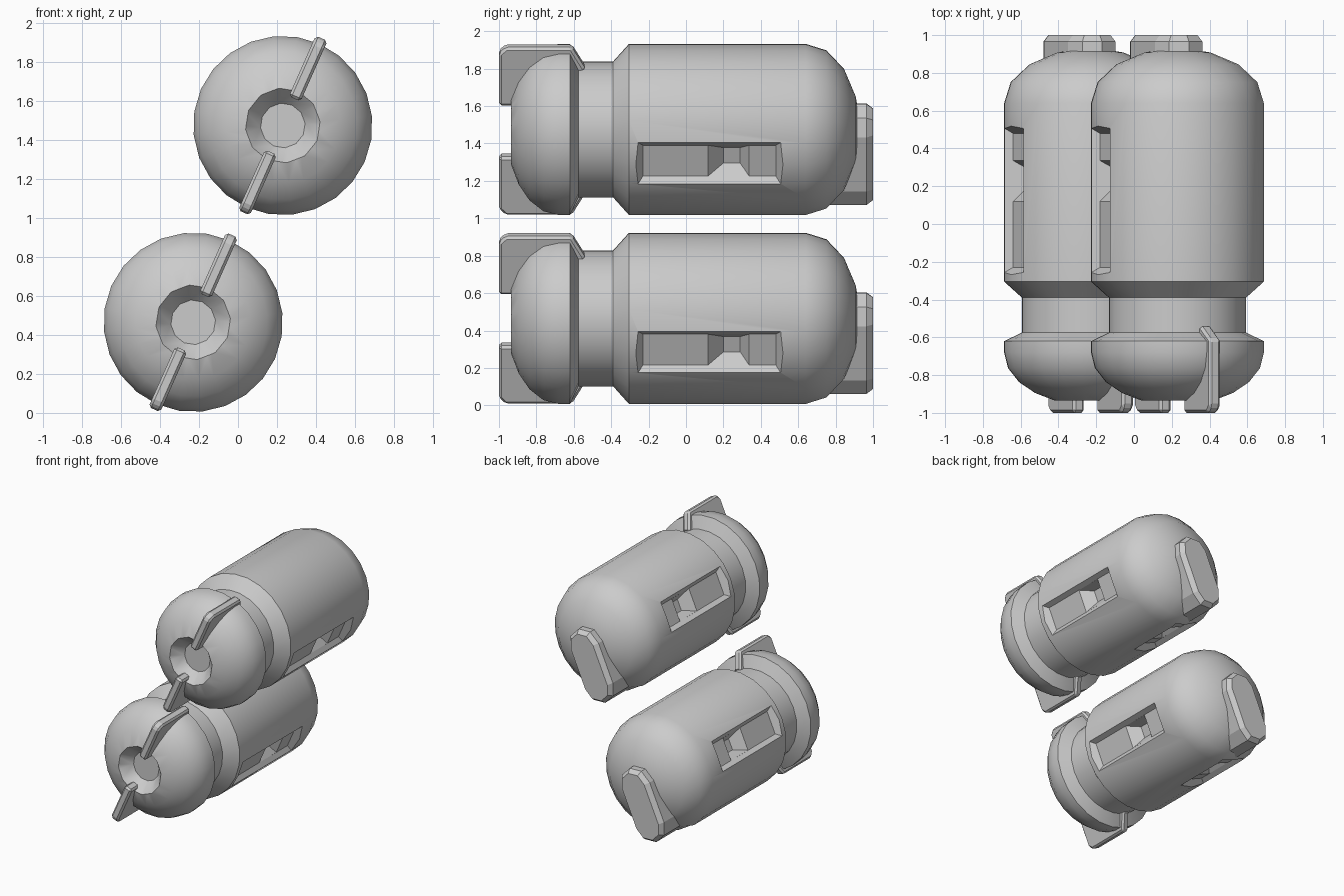
import bpy, bmesh
from math import sin, cos, pi, radians
from mathutils import Matrix

if "Cube" in bpy.data.objects:
    bpy.data.objects.remove(bpy.data.objects["Cube"])

TILT = Matrix.Rotation(radians(24), 4, 'Y')


def loft(name, rings):
    """Closed solid through a list of equal-length point rings."""
    bm = bmesh.new()
    loops = [[bm.verts.new(p) for p in ring] for ring in rings]
    n = len(loops[0])
    for a, b in zip(loops, loops[1:]):
        for i in range(n):
            j = (i + 1) % n
            bm.faces.new((a[i], a[j], b[j], b[i]))
    bm.faces.new(loops[0])
    bm.faces.new(loops[-1])
    bmesh.ops.recalc_face_normals(bm, faces=bm.faces)
    me = bpy.data.meshes.new(name)
    bm.to_mesh(me)
    bm.free()
    ob = bpy.data.objects.new(name, me)
    bpy.context.collection.objects.link(ob)
    return ob


def circle(y, r, n):
    return [(r * cos(2 * pi * i / n), y, r * sin(2 * pi * i / n)) for i in range(n)]


def activate(ob):
    bpy.ops.object.select_all(action='DESELECT')
    ob.select_set(True)
    bpy.context.view_layer.objects.active = ob


def cut(ob, cutter):
    cutter.hide_render = True
    m = ob.modifiers.new("cut", 'BOOLEAN')
    m.operation = 'DIFFERENCE'
    m.solver = 'EXACT'
    m.object = cutter
    activate(ob)
    bpy.ops.object.modifier_apply(modifier=m.name)
    bpy.data.objects.remove(cutter, do_unlink=True)


def wedge(angle, inner, outer):
    """Tapered cutter; each end is (radius, y0, y1, half_width), facing +x turned by angle."""
    ob = loft("cutter", [[(r, y0, -w), (r, y1, -w), (r, y1, w), (r, y0, w)]
                         for r, y0, y1, w in (inner, outer)])
    ob.data.transform(Matrix.Rotation(radians(angle), 4, 'Y'))
    return ob


def canister(tag, x, z):
    place = Matrix.Translation((x, 0, z)) @ TILT

    # body: front dome, collar, groove, barrel, rear dome
    front = [(-0.68 - 0.28 * sin(t), 0.46 * cos(t)) for t in
             (radians(a) for a in (65.6, 50, 34, 17, 0))]
    rear = [(0.64 + 0.29 * sin(t), 0.46 * cos(t)) for t in
            (radians(a) for a in (0, 22.5, 45, 67.5, 84))]
    profile = front + [(-0.62, 0.46), (-0.575, 0.365), (-0.39, 0.365), (-0.305, 0.46)] + rear
    body = loft(tag + "_body", [circle(y, r, 24) for y, r in profile])

    # nose recess
    cut(body, loft("cutter", [circle(-1.0, 0.252, 12), circle(-0.85, 0.115, 12)]))

    # side slots, each with a deeper pit
    for angle in (0, 180):
        cut(body, wedge(angle, (0.41, -0.23, 0.48, 0.09), (0.54, -0.33, 0.58, 0.208)))
        cut(body, wedge(angle, (0.34, 0.20, 0.29, 0.045), (0.42, 0.107, 0.343, 0.096)))
    # underside slot
    cut(body, wedge(90, (0.41, 0.22, 0.65, 0.09), (0.54, 0.12, 0.75, 0.208)))
    cut(body, wedge(90, (0.34, 0.39, 0.48, 0.045), (0.42, 0.297, 0.533, 0.096)))
    activate(body)
    bpy.ops.object.shade_smooth_by_angle(angle=radians(30))
    body.matrix_world = place

    # nose fins, opposite each other
    outline = [(-1, 0.15), (-1, 0.455), (-0.965, 0.49), (-0.61, 0.49),
               (-0.535, 0.36), (-0.60, 0.32), (-0.90, 0.15)]
    for k in range(2):
        fin = loft(f"{tag}_fin_{k + 1}", [[(s, y, r) for y, r in outline] for s in (-0.033, 0.033)])
        b = fin.modifiers.new("bevel", 'BEVEL')
        b.width = 0.014
        b.segments = 1
        fin.matrix_world = place @ Matrix.Rotation(pi * k, 4, 'Y')

    # oblong rear pad with chamfered rim
    def oblong(y, rad):
        pts = []
        for side in (0, 1):
            for i in range(5):
                t = pi * side + pi * i / 4
                pts.append((rad * cos(t), y, -0.145 + (0.158 if side == 0 else -0.158) + rad * sin(t)))
        return pts
    pad = loft(tag + "_rear_pad", [oblong(0.68, 0.136), oblong(0.965, 0.136), oblong(1.0, 0.108)])
    pad.matrix_world = place


canister("upper", 0.23, 1.475)
canister("lower", -0.23, 0.465)
